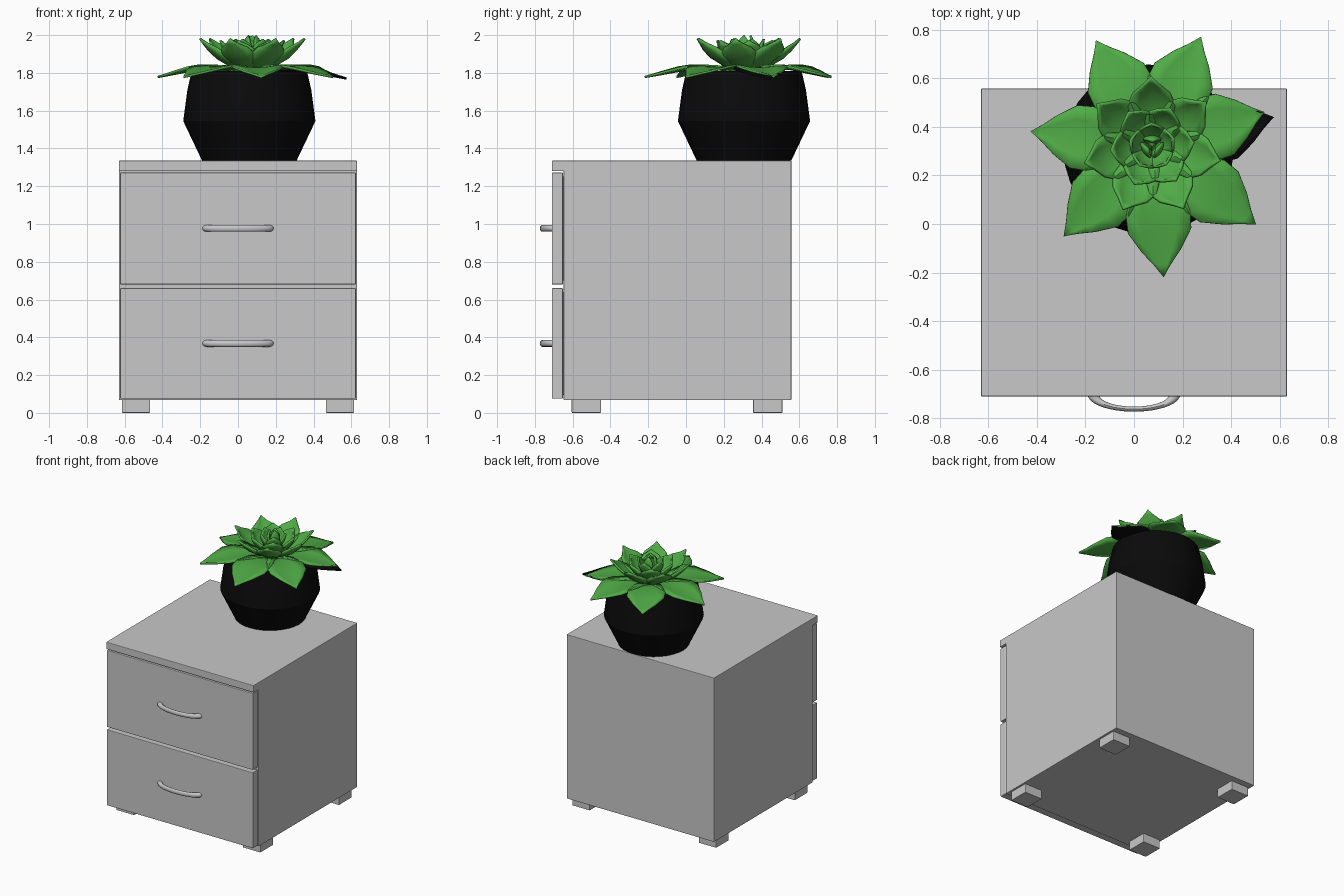
import bpy, bmesh, math
from mathutils import Vector

if "Cube" in bpy.data.objects:
    bpy.data.objects.remove(bpy.data.objects["Cube"])


def material(name, rgb):
    m = bpy.data.materials.new(name)
    m.diffuse_color = (*rgb, 1)
    m.use_nodes = True
    m.node_tree.nodes["Principled BSDF"].inputs["Base Color"].default_value = m.diffuse_color
    return m


GREY = material("warm_grey", (0.58, 0.58, 0.58))
BLACK = material("pot_black", (0.003, 0.003, 0.003))
GREEN = material("leaf_green", (0.08, 0.41, 0.062))


def finish(name, bm, mat, smooth=None):
    bmesh.ops.recalc_face_normals(bm, faces=bm.faces)
    me = bpy.data.meshes.new(name)
    bm.to_mesh(me)
    bm.free()
    me.materials.append(mat)
    ob = bpy.data.objects.new(name, me)
    bpy.context.collection.objects.link(ob)
    if smooth:
        bpy.ops.object.select_all(action='DESELECT')
        ob.select_set(True)
        bpy.context.view_layer.objects.active = ob
        bpy.ops.object.shade_smooth_by_angle(angle=math.radians(smooth))
    return ob


def box(name, x, y, z, bevel=0.004):
    bm = bmesh.new()
    bmesh.ops.create_cube(bm, size=1)
    for v in bm.verts:
        v.co = [lo + (c + 0.5) * (hi - lo) for c, (lo, hi) in zip(v.co, (x, y, z))]
    ob = finish(name, bm, GREY)
    b = ob.modifiers.new("bevel", 'BEVEL')
    b.width, b.segments = bevel, 2
    return ob


# Cabinet: carcass, overhanging front lip of the top, two drawers
box("cabinet_body", (-0.63, 0.63), (-0.648, 0.558), (0.068, 1.335))
box("top_front_lip", (-0.63, 0.63), (-0.71, -0.60), (1.28, 1.335))
for label, z0, z1 in (("lower", 0.075, 0.66), ("upper", 0.68, 1.272)):
    box(label + "_drawer_front", (-0.624, 0.624), (-0.71, -0.652), (z0, z1))
    box(label + "_drawer_joint", (-0.60, 0.60), (-0.66, -0.64), (z0 + 0.02, z1 - 0.02))

# Feet
for sx in (-1, 1):
    for y in (-0.605, 0.355):
        box("foot", sorted((sx * 0.465, sx * 0.615)), (y, y + 0.155), (0, 0.075))


# Crescent handles: swept ellipse between an outer and an inner arc
def handle(name, z):
    bm = bmesh.new()
    rings = []
    for i in range(25):
        a = math.pi * i / 24
        out = Vector((0.19 * math.cos(a), -0.703 - 0.07 * math.sin(a), z))
        inn = Vector((0.143 * math.cos(a), -0.703 - 0.049 * math.sin(a), z))
        mid, half = (out + inn) / 2, (out - inn) / 2
        rings.append([bm.verts.new(mid + half * math.cos(t) + Vector((0, 0, 0.018 * math.sin(t))))
                      for t in (math.tau * k / 12 for k in range(12))])
    for a, b in zip(rings, rings[1:]):
        for k in range(12):
            bm.faces.new((a[k], a[k - 1], b[k - 1], b[k]))
    bm.faces.new(rings[0])
    bm.faces.new(rings[-1])
    finish(name, bm, GREY, 40)


handle("lower_handle", 0.368)
handle("upper_handle", 0.977)

# Pot: lathed profile with an inner soil surface
bm = bmesh.new()
rings = []
for r, z in ((0.25, 1.335), (0.35, 1.545), (0.328, 1.71), (0.305, 1.81), (0.275, 1.81), (0.275, 1.77)):
    rings.append([bm.verts.new((0.06 + r * math.cos(t), 0.307 + r * math.sin(t), z))
                  for t in (math.tau * k / 32 for k in range(32))])
for a, b in zip(rings, rings[1:]):
    for k in range(32):
        bm.faces.new((a[k - 1], a[k], b[k], b[k - 1]))
bm.faces.new(rings[0])
bm.faces.new(rings[-1])
finish("plant_pot", bm, BLACK, 15)


# Leaves: stations of (radius, height, half width), creased along the midrib
def leaf(name, angle, stations, cup, mat=GREEN, scale=1.0, dz=0.0):
    bm = bmesh.new()
    a = math.radians(angle)
    d, s = Vector((math.cos(a), math.sin(a), 0)), Vector((-math.sin(a), math.cos(a), 0))
    c = Vector((0.075, 0.32, dz))
    widest = max(w for _, _, w in stations)
    rows = []
    for i, (r, z, w) in enumerate(stations):
        r *= scale
        if i == len(stations) - 1:
            rows.append([bm.verts.new(c + d * r + Vector((0, 0, z)))] * 5)
            continue
        q = stations[i + 1]
        lean = Vector((q[0] - r, 0, q[1] - z)).normalized()
        up = Vector((0, 0, 1)) * abs(lean.x) - d * max(lean.z, 0)
        rows.append([bm.verts.new(c + d * r + Vector((0, 0, z)) + s * (w * u)
                                  + up * (cup * u * u * w / widest))
                     for u in (-1, -0.55, 0, 0.55, 1)])
    for p, q in zip(rows, rows[1:]):
        for k in range(4):
            bm.faces.new(list(dict.fromkeys((p[k], q[k], q[k + 1], p[k + 1]))))
    ob = finish(name, bm, mat, 30)
    m = ob.modifiers.new("thickness", 'SOLIDIFY')
    m.thickness, m.offset = 0.012, 0


OUTER = ((0.03, 1.80, 0.05), (0.16, 1.822, 0.10), (0.27, 1.822, 0.133), (0.34, 1.812, 0.13),
         (0.42, 1.797, 0.08), (0.475, 1.787, 0.035), (0.525, 1.778, 0))
MIDDLE = ((0.03, 1.81, 0.05), (0.12, 1.838, 0.085), (0.19, 1.878, 0.098), (0.235, 1.92, 0.075),
          (0.262, 1.953, 0.03), (0.285, 1.982, 0))
INNER = ((0.02, 1.83, 0.04), (0.09, 1.86, 0.07), (0.135, 1.905, 0.08), (0.155, 1.94, 0.05), (0.17, 1.972, 0))
HEART = ((0.01, 1.84, 0.03), (0.055, 1.88, 0.05), (0.08, 1.925, 0.055), (0.088, 1.955, 0.035), (0.092, 1.98, 0))
BUD = ((0.005, 1.86, 0.02), (0.035, 1.91, 0.035), (0.04, 1.95, 0.035), (0.032, 1.975, 0.02), (0.02, 1.998, 0))

for ang, sc in ((-85, 1.03), (-37, 1.02), (17, 0.92), (66, 0.94), (118, 0.94), (173, 0.96), (225.5, 0.99)):
    leaf("outer_leaf", ang, OUTER, 0.018, scale=sc)
leaf("dark_leaf", 13.5, OUTER, 0.012, BLACK, 0.98, -0.008)
for i in range(7):
    leaf("middle_leaf", 91 + i * 360 / 7, MIDDLE, 0.03)
for i in range(6):
    leaf("inner_leaf", 65 + i * 60, INNER, 0.025)
for i in range(5):
    leaf("heart_leaf", 20 + i * 72, HEART, 0.015)
for i in range(3):
    leaf("bud_leaf", 90 + i * 120, BUD, 0.012)
